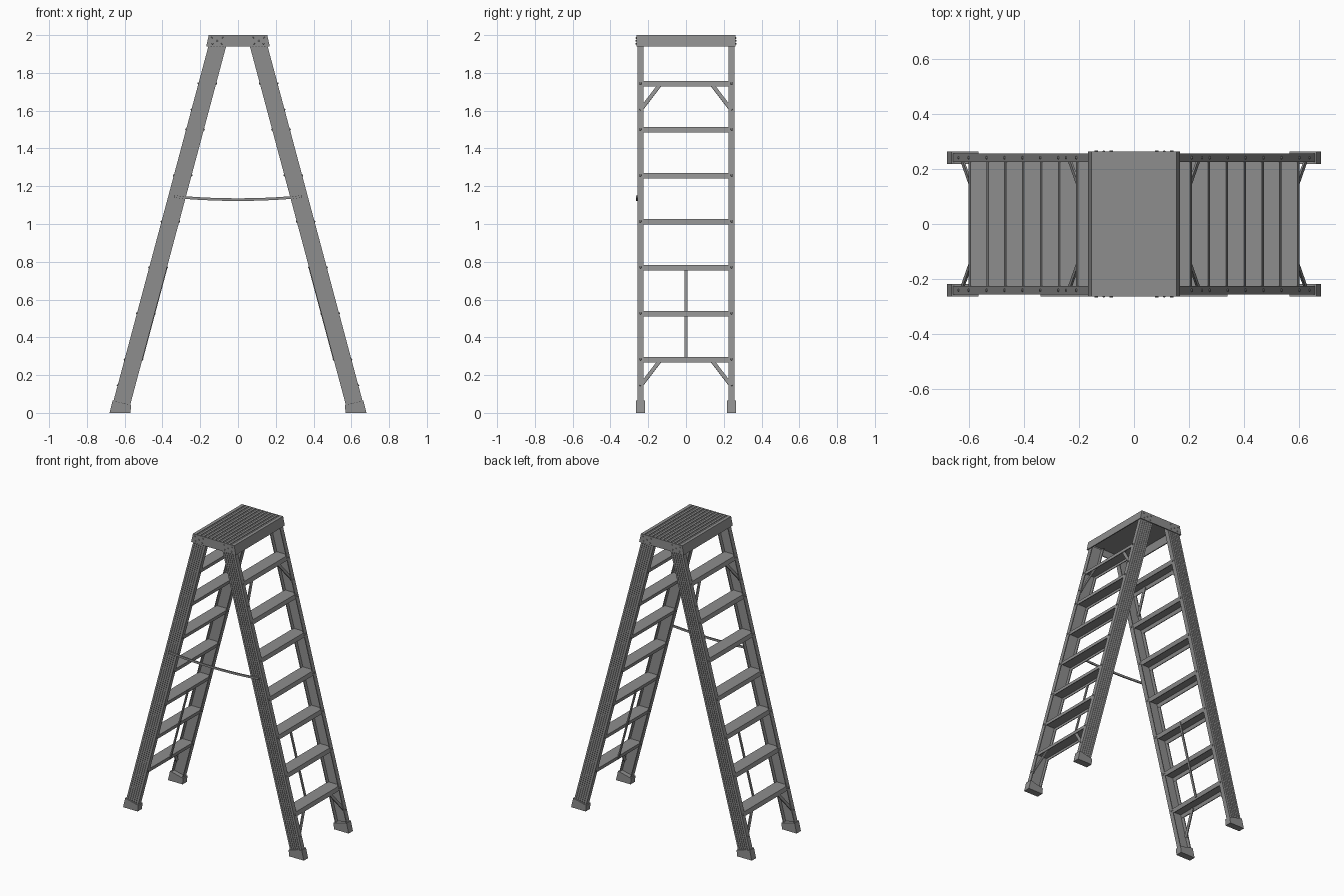
import bpy, bmesh
from mathutils import Vector, Matrix

cube = bpy.data.objects.get("Cube")
if cube:
    bpy.data.objects.remove(cube, do_unlink=True)

grey = bpy.data.materials.new("worn metal grey")
grey.use_nodes = True
grey.diffuse_color = (0.27, 0.27, 0.27, 1)
grey.node_tree.nodes["Principled BSDF"].inputs["Base Color"].default_value = (0.27, 0.27, 0.27, 1)

SLOPE = 0.2676      # sideways run of a leg per unit of height
HALF = 0.047        # half width of a rail
STEPS = [0.295 + 0.2435 * i for i in range(7)]


def leg_x(z):
    return 0.11 + SLOPE * (1.94 - z)


def finish(name, bm):
    bmesh.ops.recalc_face_normals(bm, faces=bm.faces)
    mesh = bpy.data.meshes.new(name)
    bm.to_mesh(mesh)
    bm.free()
    mesh.materials.append(grey)
    obj = bpy.data.objects.new(name, mesh)
    bpy.context.collection.objects.link(obj)
    return obj


def loft(bm, ring_a, ring_b):
    """Closed solid between two matching outlines."""
    a = [bm.verts.new(p) for p in ring_a]
    b = [bm.verts.new(p) for p in ring_b]
    bm.faces.new(a)
    bm.faces.new(b[::-1])
    for i in range(len(a)):
        j = (i + 1) % len(a)
        bm.faces.new((a[i], a[j], b[j], b[i]))


def extrude_y(bm, outline, y0, y1):
    loft(bm, [(x, y0, z) for x, z in outline], [(x, y1, z) for x, z in outline])


def bar(bm, a, b, facing, width, thick):
    """Flat bar from a to b whose broad side looks along facing."""
    a, b = Vector(a), Vector(b)
    side = (b - a).cross(facing).normalized() * width / 2
    out = side.cross(b - a).normalized() * thick / 2
    corners = (side + out, out - side, -side - out, side - out)
    loft(bm, [a + c for c in corners], [b + c for c in corners])


def rivet(bm, at, direction, radius=0.008):
    turn = Vector(direction).to_track_quat('Z', 'Y').to_matrix().to_4x4()
    bmesh.ops.create_cone(bm, cap_ends=True, segments=8, radius1=radius,
                          radius2=radius * 0.5, depth=0.009,
                          matrix=Matrix.Translation(at) @ turn)


# Ribbed channel section of a rail: (across, depth)
def rail_section():
    outer, inner, wall, ribs = 0.257, 0.226, 0.006, 6
    pts = [(-HALF, inner), (-HALF, outer)]
    pitch = 2 * HALF / ribs
    for i in range(1, ribs):
        x = -HALF + pitch * i
        pts += [(x - 0.003, outer), (x - 0.003, outer - 0.003),
                (x + 0.003, outer - 0.003), (x + 0.003, outer)]
    pts += [(HALF, outer), (HALF, inner), (HALF - wall, inner),
            (HALF - wall, outer - wall - 0.002),
            (wall - HALF, outer - wall - 0.002), (wall - HALF, inner)]
    return pts


section = rail_section()
for s, side in ((1, "left"), (-1, "right")):
    facing = Vector((s, 0, SLOPE))
    for f, end in ((-1, "front"), (1, "back")):
        # Rail
        bm = bmesh.new()
        loft(bm, *[[(s * (leg_x(z) + x), f * y, z) for x, y in section]
                   for z in (0.02, 1.975)])
        finish(f"{side}_{end}_rail", bm)

        # Foot
        bm = bmesh.new()
        foot = [(0.57, 0), (0.68, 0), (0.664, 0.066), (0.565, 0.042)]
        extrude_y(bm, [(s * x, z) for x, z in foot], f * 0.218, f * 0.264)
        finish(f"{side}_{end}_foot", bm)

        # Corner braces under the lowest and highest steps
        bm = bmesh.new()
        for z in (STEPS[0], STEPS[-1]):
            ends = [(s * (leg_x(h) + 0.037), f * y, h)
                    for y, h in ((0.242, z - 0.155), (0.13, z - 0.008))]
            bar(bm, *ends, facing, 0.02, 0.007)
        finish(f"{side}_{end}_corner_braces", bm)

        # Rivets on both edges of the rail
        bm = bmesh.new()
        for z in STEPS:
            for d in (-1, 1):
                rivet(bm, (s * (leg_x(z - 0.012) + d * HALF), f * 0.241, z - 0.012),
                      facing * d)
        for z in (STEPS[0], STEPS[-1]):
            rivet(bm, (s * (leg_x(z - 0.15) + HALF), f * 0.241, z - 0.15), facing, 0.006)
        finish(f"{side}_{end}_rail_rivets", bm)

    # Steps: shallow channels open below
    for i, z in enumerate(STEPS):
        w, t, h = 0.045, 0.005, 0.027
        lean = SLOPE * h
        outline = [(-w + lean, z - h), (-w, z), (w, z), (w + lean, z - h),
                   (w + lean - t, z - h), (w - t, z - t),
                   (t - w, z - t), (t - w + lean, z - h)]
        bm = bmesh.new()
        extrude_y(bm, [(s * (leg_x(z) + x), k) for x, k in outline], -0.247, 0.247)
        finish(f"{side}_step_{i + 1}", bm)

    # Centre stay joining the three lowest steps
    bm = bmesh.new()
    ends = [(s * (leg_x(z) - 0.046), 0, z) for z in (0.28, 0.775)]
    bar(bm, *ends, facing, 0.015, 0.008)
    finish(f"{side}_centre_stay", bm)

# Top cap: grooved deck with slanted skirts
low, high, wall = 1.94, 2.0, 0.007
outline = [(-0.168, low), (-0.155, high)]
for i in range(10):
    x = -0.126 + 0.028 * i
    outline += [(x - 0.006, high), (x - 0.006, high - 0.004),
                (x + 0.006, high - 0.004), (x + 0.006, high)]
outline += [(0.155, high), (0.168, low), (0.168 - wall, low),
            (0.148, high - 0.012), (-0.148, high - 0.012), (wall - 0.168, low)]
bm = bmesh.new()
extrude_y(bm, outline, -0.257, 0.257)
finish("top_cap", bm)

# Cap end plates and their rivets
plate = [(-0.168, low), (-0.155, high), (0.155, high), (0.168, low)]
for f, end in ((-1, "front"), (1, "back")):
    bm = bmesh.new()
    extrude_y(bm, plate, f * 0.256, f * 0.263)
    finish(f"{end}_cap_plate", bm)
    bm = bmesh.new()
    for s in (-1, 1):
        for x, z in ((0.14, 1.985), (0.08, 1.985), (0.11, 1.97), (0.135, 1.955), (0.085, 1.955)):
            rivet(bm, (s * x, f * 0.263, z), (0, f, 0), 0.006)
    finish(f"{end}_cap_rivets", bm)

# Sagging spreader bar on the front
bm = bmesh.new()
xs = [-0.34 + 0.068 * i for i in range(11)]
sag = [1.129 + 0.016 * (x / 0.34) ** 2 for x in xs]
top = [(x, z + 0.007) for x, z in zip(xs, sag)]
bottom = [(x, z - 0.007) for x, z in zip(xs, sag)]
extrude_y(bm, top + bottom[::-1], -0.264, -0.256)
finish("spreader_bar", bm)
